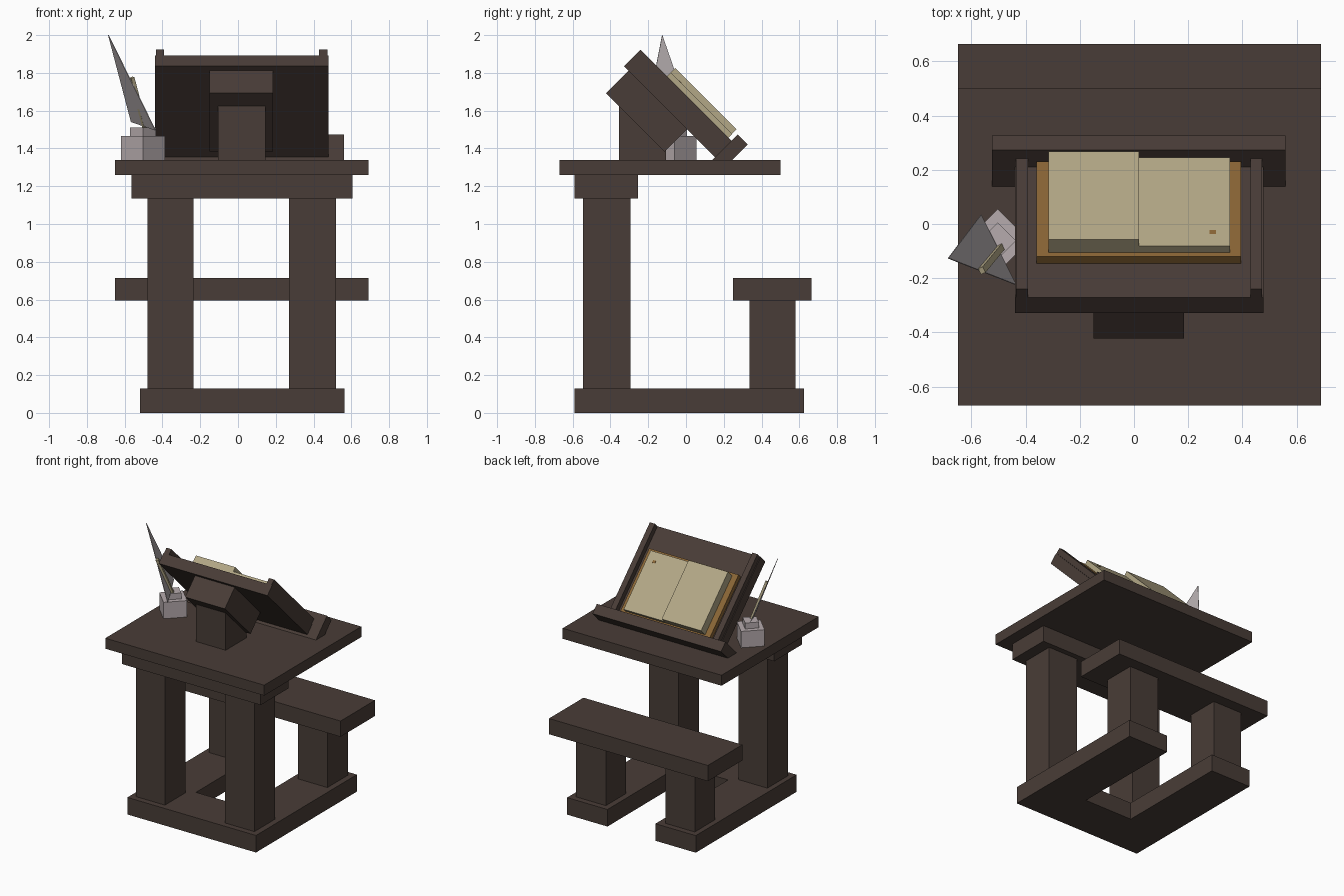
import bpy, bmesh, math
from mathutils import Matrix, Vector

cube = bpy.data.objects.get("Cube")
if cube:
    bpy.data.objects.remove(cube, do_unlink=True)


def material(name, rgb):
    m = bpy.data.materials.new(name)
    m.use_nodes = True
    m.diffuse_color = (*rgb, 1)
    bsdf = next(n for n in m.node_tree.nodes if n.type == 'BSDF_PRINCIPLED')
    bsdf.inputs["Base Color"].default_value = (*rgb, 1)
    bsdf.inputs["Roughness"].default_value = 0.8
    return m


WOOD = material("dark wood", (0.066, 0.046, 0.038))
LEATHER = material("tan leather", (0.25, 0.13, 0.036))
PAPER = material("parchment", (0.45, 0.39, 0.24))
STONE = material("pale stone", (0.47, 0.41, 0.42))
FEATHER = material("feather grey", (0.45, 0.41, 0.42))


def finish(name, bm, mat):
    bmesh.ops.recalc_face_normals(bm, faces=bm.faces[:])
    me = bpy.data.meshes.new(name)
    bm.to_mesh(me)
    bm.free()
    me.materials.append(mat)
    ob = bpy.data.objects.new(name, me)
    bpy.context.collection.objects.link(ob)
    return ob


def box(name, x, y, z, mat=WOOD):
    """Box given by its (min, max) along each axis."""
    bm = bmesh.new()
    size = Matrix.Diagonal((x[1] - x[0], y[1] - y[0], z[1] - z[0], 1))
    mid = Matrix.Translation([sum(r) / 2 for r in (x, y, z)])
    bmesh.ops.create_cube(bm, size=1, matrix=mid @ size)
    return finish(name, bm, mat)


def sloped(name, x, s, t, mat=WOOD):
    """Box on the 45 degree slope: s runs down the slope, t away from it."""
    ob = box(name, x, s, t, mat)
    ob.rotation_euler.x = -math.pi / 4
    return ob


def prism(name, points, depth, mat):
    """Flat outline extruded along a vector."""
    bm = bmesh.new()
    face = bm.faces.new([bm.verts.new(p) for p in points])
    out = bmesh.ops.extrude_face_region(bm, geom=[face])
    verts = [g for g in out["geom"] if isinstance(g, bmesh.types.BMVert)]
    bmesh.ops.translate(bm, verts=verts, vec=depth)
    return finish(name, bm, mat)


# U-shaped floor frame, open at the back
outline = [(-0.52, -0.59), (0.565, -0.59), (0.565, 0.625), (0.225, 0.625),
           (0.225, -0.25), (-0.18, -0.25), (-0.18, 0.625), (-0.52, 0.625)]
prism("floor_frame", [(x, y, 0) for x, y in outline], (0, 0, 0.13), WOOD)

# Desk legs and bench legs
for side, x in (("right", (-0.48, -0.235)), ("left", (0.27, 0.52))):
    box(f"desk_leg_{side}", x, (-0.545, -0.295), (0.13, 1.135))
    box(f"bench_leg_{side}", x, (0.335, 0.58), (0.13, 0.595))

# Bench seat, cross beam and desk top
box("bench_seat", (-0.65, 0.69), (0.25, 0.665), (0.595, 0.715))
box("cross_beam", (-0.565, 0.605), (-0.59, -0.255), (1.135, 1.26))
box("desk_top", (-0.65, 0.69), (-0.67, 0.50), (1.26, 1.34))

# Post and block that carry the reading board
box("board_post", (-0.105, 0.145), (-0.355, -0.107), (1.34, 1.624))
sloped("board_block", (-0.15, 0.185), (-1.496, -1.058), (0.898, 1.066))

# Reading board with side rails and bottom ledge
sloped("reading_board", (-0.44, 0.478), (-1.53, -0.849), (1.066, 1.147))
for side, x in (("right", (-0.435, -0.392)), ("left", (0.43, 0.473))):
    sloped(f"board_rail_{side}", x, (-1.53, -0.849), (1.147, 1.19))
sloped("board_ledge", (-0.525, 0.56), (-0.849, -0.773), (1.03, 1.236))

# Open book: cover, two page stacks and a painted initial
sloped("book_cover", (-0.36, 0.395), (-1.352, -0.855), (1.147, 1.182), LEATHER)
sloped("thick_pages", (-0.315, 0.018), (-1.332, -0.872), (1.182, 1.251), PAPER)
sloped("thin_pages", (0.018, 0.355), (-1.331, -0.871), (1.182, 1.217), PAPER)
sloped("page_initial", (0.278, 0.302), (-1.27, -1.25), (1.217, 1.219), LEATHER)

# Ink pot turned on its corner
for name, a, z in (("ink_pot", 0.083, (1.34, 1.465)), ("ink_pot_neck", 0.048, (1.465, 1.51))):
    ob = box(name, (-a, a), (-a, a), z, STONE)
    ob.location = (-0.503, -0.062, 0)
    ob.rotation_euler.z = math.pi / 4

# Feather blade: thin triangle
tip, back, front = (Vector(p) for p in
                    ((-0.688, -0.127, 2.0), (-0.567, 0.033, 1.54), (-0.438, -0.225, 1.495)))
normal = (front - tip).cross(back - tip).normalized()
prism("feather_blade", [tip, back, front], normal * 0.004, FEATHER)

# Quill shaft lying across the blade
top, foot = Vector((-0.562, -0.172, 1.775)), Vector((-0.49, -0.085, 1.50))
axis = foot - top
across = normal.cross(axis).normalized() * 0.012
thick = normal * 0.02
corners = [top + across - thick / 2, top - across - thick / 2,
           top - across + thick / 2, top + across + thick / 2]
prism("quill_shaft", corners, axis, PAPER)
